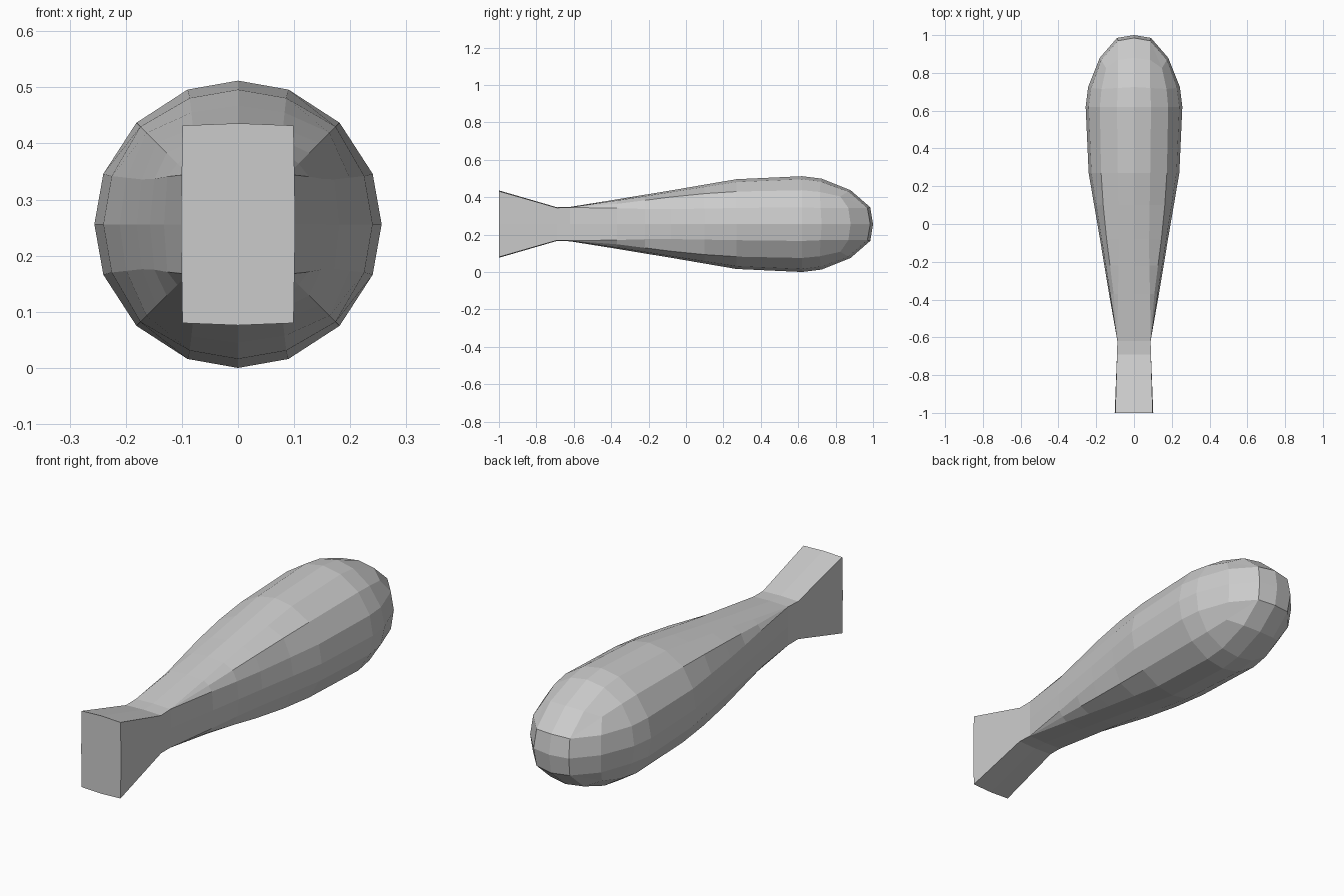
import bpy, bmesh

if "Cube" in bpy.data.objects:
    bpy.data.objects.remove(bpy.data.objects["Cube"])

CZ = 0.256  # height of the long axis
bm = bmesh.new()


def round_ring(ys, flat, side, off, corner):
    """16 points; ys = y at the middle, shoulder and corner columns."""
    pts = [(flat, 0, ys[0]), (side, off, ys[1]), (corner, corner, ys[2]), (off, side, ys[1])]
    out = []
    for _ in range(4):
        out += [bm.verts.new((x, y, z + CZ)) for x, z, y in pts]
        pts = [(-z, x, y) for x, z, y in pts]
    return out


def box_ring(y_mid, y_cor, mx, mz, cx, cz):
    """8 points, with each corner listed three times to match a 16 point ring."""
    out = []
    spots = [(mx, 0), (cx, cz), (0, mz), (-cx, cz), (-mx, 0), (-cx, -cz), (0, -mz), (cx, -cz)]
    for i, (x, z) in enumerate(spots):
        v = bm.verts.new((x, y_cor if i % 2 else y_mid, z + CZ))
        out += [v] * (3 if i % 2 else 1)
    return out


def bridge(a, b):
    for i in range(16):
        j = (i + 1) % 16
        loop = list(dict.fromkeys((a[i], a[j], b[j], b[i])))
        if len(loop) > 2:
            bm.faces.new(loop)


rings = [
    # flared rectangular handle and neck
    box_ring(-1.0, -1.0, 0.102, 0.180, 0.099, 0.176),
    box_ring(-0.69, -0.69, 0.090, 0.090, 0.090, 0.087),
    box_ring(-0.62, -0.62, 0.088, 0.092, 0.088, 0.089),
    # body swelling from square to round
    round_ring((-0.37,) * 3, 0.132, 0.126, 0.085, 0.108),
    round_ring((-0.22,) * 3, 0.157, 0.149, 0.081, 0.127),
    round_ring((-0.08,) * 3, 0.180, 0.171, 0.080, 0.145),
    round_ring((0.10,) * 3, 0.211, 0.199, 0.083, 0.163),
    round_ring((0.27,) * 3, 0.240, 0.225, 0.086, 0.174),
    round_ring((0.62,) * 3, 0.256, 0.240, 0.090, 0.181),
    # rounded end
    round_ring((0.725, 0.72, 0.715), 0.243, 0.227, 0.086, 0.172),
    round_ring((0.88, 0.868, 0.825), 0.181, 0.174, 0.086, 0.148),
    box_ring(0.985, 0.97, 0.090, 0.090, 0.085, 0.085),
]
for a, b in zip(rings, rings[1:]):
    bridge(a, b)

# handle end face and four faces closing the round tip
bm.faces.new(list(dict.fromkeys(rings[0])))
tip = bm.verts.new((0, 1.0, CZ))
last = list(dict.fromkeys(rings[-1]))
for i in range(0, 8, 2):
    bm.faces.new((last[i], last[i + 1], last[(i + 2) % 8], tip))

bmesh.ops.recalc_face_normals(bm, faces=bm.faces)
mesh = bpy.data.meshes.new("club_body")
bm.to_mesh(mesh)
bm.free()

grey = bpy.data.materials.new("light_grey")
grey.diffuse_color = (0.6, 0.6, 0.6, 1)
grey.use_nodes = True
grey.node_tree.nodes["Principled BSDF"].inputs["Base Color"].default_value = grey.diffuse_color
mesh.materials.append(grey)
obj = bpy.data.objects.new("club_body", mesh)
bpy.context.collection.objects.link(obj)
